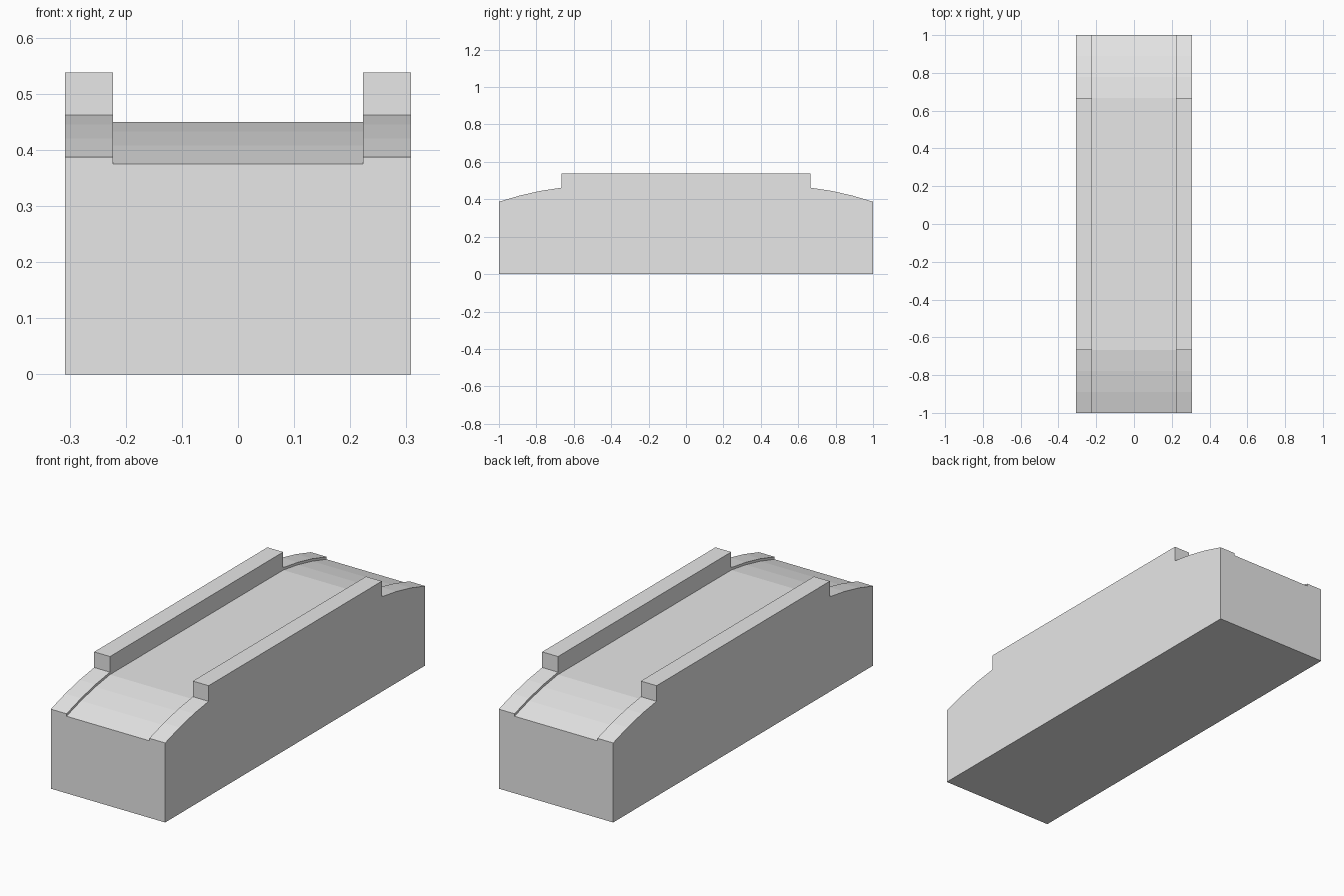
import bpy
import bmesh

cube = bpy.data.objects.get("Cube")
if cube:
    bpy.data.objects.remove(cube, do_unlink=True)

grey = bpy.data.materials.new("light_grey")
grey.use_nodes = True
colour = (0.8, 0.8, 0.8, 1)
grey.diffuse_color = colour
grey.node_tree.nodes["Principled BSDF"].inputs["Base Color"].default_value = colour

WALL_X, EDGE_X = 0.223, 0.308
# Stepped ramp: distance from the middle, and height of the deck
RAMP = [(1.0, 0.375), (0.889, 0.408), (0.778, 0.433), (0.666, 0.45)]
KERB_RISE = 0.012
WALL_TOP = 0.538


def extrude_profile(name, half, x0, x1):
    """Mirror half a side profile front to back and extrude it along x."""
    outline = [(-y, z) for y, z in half] + [(y, z) for y, z in reversed(half)]
    bm = bmesh.new()
    face = bm.faces.new([bm.verts.new((x0, y, z)) for y, z in outline])
    result = bmesh.ops.extrude_face_region(bm, geom=[face])
    moved = [v for v in result["geom"] if isinstance(v, bmesh.types.BMVert)]
    bmesh.ops.translate(bm, verts=moved, vec=(x1 - x0, 0, 0))
    bmesh.ops.recalc_face_normals(bm, faces=bm.faces)
    mesh = bpy.data.meshes.new(name)
    bm.to_mesh(mesh)
    bm.free()
    mesh.materials.append(grey)
    obj = bpy.data.objects.new(name, mesh)
    bpy.context.collection.objects.link(obj)
    return obj


# Central deck with a ramp at each end
extrude_profile("deck", [(1, 0)] + RAMP, -WALL_X, WALL_X)

# Side walls: raised kerb along the ramps, taller parapet over the middle
kerb = [(y, z + KERB_RISE) for y, z in RAMP]
side = [(1, 0)] + kerb + [(RAMP[-1][0], WALL_TOP)]
extrude_profile("left_side_wall", side, WALL_X, EDGE_X)
extrude_profile("right_side_wall", side, -EDGE_X, -WALL_X)
